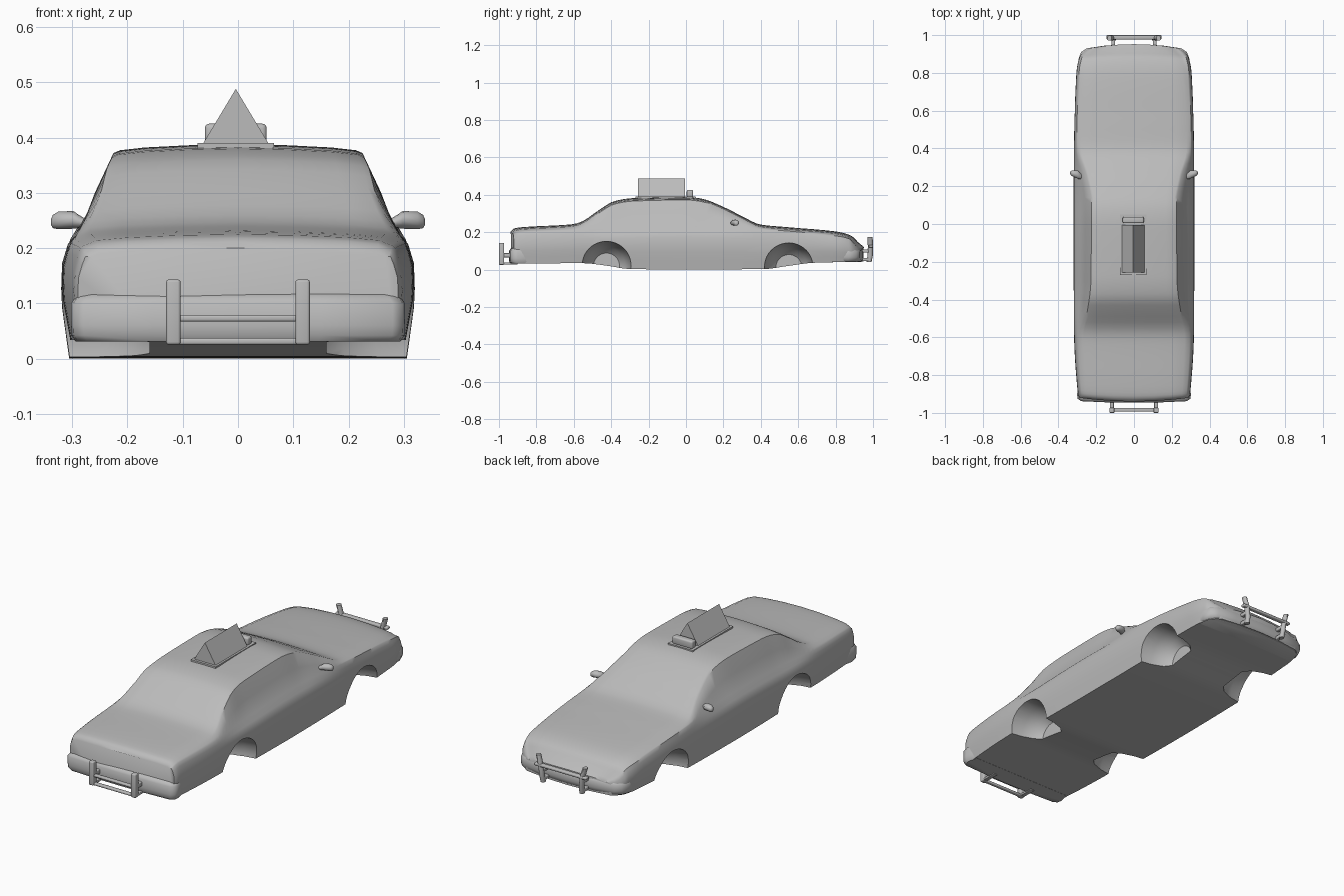
import bpy, bmesh, math
from mathutils import Vector

cube = bpy.data.objects.get("Cube")
if cube:
    bpy.data.objects.remove(cube, do_unlink=True)

paint = bpy.data.materials.new("plain grey")
paint.use_nodes = True
GREY = (0.5, 0.5, 0.5, 1)
paint.diffuse_color = GREY
paint.node_tree.nodes["Principled BSDF"].inputs["Base Color"].default_value = GREY


def finish(name, bm, angle=35):
    bmesh.ops.recalc_face_normals(bm, faces=bm.faces)
    mesh = bpy.data.meshes.new(name)
    bm.to_mesh(mesh)
    bm.free()
    mesh.materials.append(paint)
    ob = bpy.data.objects.new(name, mesh)
    bpy.context.collection.objects.link(ob)
    smooth(ob, angle)
    return ob


def smooth(ob, angle=35):
    bpy.ops.object.select_all(action="DESELECT")
    ob.select_set(True)
    bpy.context.view_layer.objects.active = ob
    bpy.ops.object.shade_smooth_by_angle(angle=math.radians(angle))


def loft(name, rings, angle=35):
    """Skin closed rings of equal length and cap both ends."""
    bm = bmesh.new()
    loops = [[bm.verts.new(p) for p in ring] for ring in rings]
    n = len(loops[0])
    for a, b in zip(loops, loops[1:]):
        for i in range(n):
            j = (i + 1) % n
            bm.faces.new((a[i], a[j], b[j], b[i]))
    bm.faces.new(loops[0])
    bm.faces.new(loops[-1])
    return finish(name, bm, angle)


def box(name, lo, hi, bevel=0.0):
    bm = bmesh.new()
    bmesh.ops.create_cube(bm, size=1)
    lo, hi = Vector(lo), Vector(hi)
    for v in bm.verts:
        v.co = (lo + hi) / 2 + v.co * (hi - lo)
    if bevel:
        bmesh.ops.bevel(bm, geom=bm.edges[:], offset=bevel, segments=3,
                        profile=0.5, affect="EDGES")
    return finish(name, bm)


def curve(keys):
    """Monotone smooth curve through (position, value) keys."""
    slopes = [(b[1] - a[1]) / (b[0] - a[0]) for a, b in zip(keys, keys[1:])]
    tang = [slopes[0]]
    for s, t in zip(slopes, slopes[1:]):
        tang.append(2 * s * t / (s + t) if s * t > 0 else 0)
    tang.append(slopes[-1])

    def value(p):
        i = max(k for k in range(len(slopes)) if k == 0 or keys[k][0] <= p)
        (p0, v0), (p1, v1) = keys[i], keys[i + 1]
        h = p1 - p0
        t = (p - p0) / h
        return ((1 + 2 * t) * (1 - t) ** 2 * v0 + t * (1 - t) ** 2 * h * tang[i]
                + t * t * (3 - 2 * t) * v1 + t * t * (t - 1) * h * tang[i + 1])
    return value


# Body outlines along its length
top = curve([(-.92, .2), (-.905, .218), (-.88, .225), (-.6, .243), (-.55, .26),
             (-.47, .315), (-.38, .367), (-.28, .382), (0, .388), (.08, .38),
             (.2, .335), (.3, .285), (.4, .24), (.55, .226), (.8, .203),
             (.87, .182), (.905, .145), (.93, .12)])
width = curve([(-.92, .29), (-.9, .297), (-.55, .318), (0, .32), (.4, .318),
               (.8, .305), (.88, .29), (.91, .27), (.93, .24)])
roof_width = curve([(-.92, .265), (-.6, .28), (-.45, .245), (-.3, .228), (.1, .225),
                    (.25, .25), (.4, .29), (.6, .285), (.8, .27), (.88, .25), (.93, .2)])
belt = curve([(-.92, .185), (-.88, .2), (-.6, .21), (0, .23), (.4, .215),
              (.8, .18), (.87, .165), (.905, .13), (.93, .105)])
bottom = curve([(-.92, .032), (-.55, .034), (-.42, .02), (-.3, .003), (0, 0),
                (.42, .003), (.55, .02), (.68, .036), (.93, .042)])


def section(y):
    w, zt, zb, rw, b = width(y), top(y), belt(y), roof_width(y), bottom(y)
    cabin = min(1, max(0, (zt - .24) / .14))
    bx = w - .014 - .02 * cabin
    h = zb - b
    half = [(w * .5, b), (w * .955, b), (w * .975, b + h * .2), (w * .995, b + h * .4),
            (w, b + h * .55), (w * .995, b + h * .75), (w - .008 - .004 * cabin, b + h * .9),
            (bx, zb), ((bx + rw) / 2 + .003, (zb + zt - .016) / 2),
            (rw, zt - .016), (rw - .012, zt - .011), (rw * .75, zt - .006), (rw * .4, zt - .002)]
    ring = [(0, b)] + half + [(0, zt)] + [(-x, z) for x, z in reversed(half)]
    bow = .022 * (abs(y) / .93) ** 10 * (1 if y > 0 else -1)
    return [(x, y + bow * (1 - (x / w) ** 2), z) for x, z in ring]


stations = [-.92, -.912, -.905, -.895, -.88] + [-.85 + .03 * i for i in range(57)]
stations += [.85, .87, .88, .89, .905, .918, .93]
body = loft("body", [section(y) for y in sorted(stations)], 40)

# Wheel arches: tapering pockets cut into the sides
for y, z in ((-.425, .018), (.55, .01)):
    for side in (-1, 1):
        rings = [[(side * x, y + r * math.cos(a * math.tau / 40),
                   z + r * math.sin(a * math.tau / 40)) for a in range(40)]
                 for x, r in ((.16, .07), (.19, .1), (.25, .122), (.35, .138))]
        cutter = loft("arch_cutter", rings)
        cutter.hide_render = True
        mod = body.modifiers.new("arch", "BOOLEAN")
        mod.operation, mod.solver, mod.object = "DIFFERENCE", "EXACT", cutter
        bpy.context.view_layer.objects.active = body
        bpy.ops.object.modifier_apply(modifier=mod.name)
        bpy.data.objects.remove(cutter, do_unlink=True)
smooth(body, 40)


# Bumpers: a rounded plan outline stacked in height
def bumper(name, plan, levels):
    outline = plan + [(-x, y) for x, y in reversed(plan) if x]
    mid = plan[-1][1]
    rings = []
    for z, inset in levels:
        k = 1 - inset / .3
        rings.append([(x * k, y - math.copysign(inset, mid), z) for x, y in outline])
    loft(name, rings, 50)


bumper("front_bumper", [(.285, .8), (.295, .87), (.28, .91), (.25, .93), (.15, .945), (0, .95)],
       [(.04, .015), (.048, .004), (.065, 0), (.095, 0), (.11, .01), (.122, .03)])
bumper("rear_bumper", [(.29, -.85), (.302, -.9), (.298, -.925), (.28, -.938), (.15, -.944), (0, -.946)],
       [(.031, .008), (.042, .001), (.06, 0), (.1, 0), (.112, .008), (.122, .028)])

# Rear guard: two posts, two cross bars and their mounts
for side, tag in ((-1, "right"), (1, "left")):
    x = side * .117
    box("rear_guard_post_" + tag, (x - .013, -1, .025), (x + .013, -.972, .143), .005)
    box("rear_guard_mount_" + tag, (x - .011, -.98, .065), (x + .011, -.92, .088), .004)
    box("rear_guard_foot_" + tag, (x - .011, -.98, .026), (x + .011, -.9, .038), .003)
for z, tag in ((.025, "lower"), (.067, "upper")):
    box("rear_guard_bar_" + tag, (-.115, -.993, z), (.115, -.974, z + .012), .004)

# Front guard: splayed posts, one cross bar and mounts
for side, tag in ((-1, "right"), (1, "left")):
    rings = []
    for x, y, z in ((.108, .978, .04), (.11, .985, .075), (.116, .986, .125), (.13, .984, .173)):
        rings.append([(side * x + .012 * math.cos(a * math.tau / 12),
                       y + .014 * math.sin(a * math.tau / 12), z) for a in range(12)])
    loft("front_guard_post_" + tag, rings)
    x = side * .11
    for z in (.045, .09):
        box("front_guard_mount_" + tag, (x - .01, .92, z), (x + .01, .985, z + .018), .004)
box("front_guard_bar", (-.145, .977, .118), (.145, 1, .132), .005)

# Side mirrors: housings tapering toward the tip
for side, tag in ((-1, "right"), (1, "left")):
    rings = []
    for x, y, z, ry, rz in ((.27, .25, .243, .01, .006), (.288, .255, .248, .018, .012),
                            (.298, .262, .251, .022, .016), (.325, .268, .25, .016, .016),
                            (.335, .27, .248, .011, .012), (.338, .27, .247, .005, .006)):
        rings.append([(side * x, y + ry * math.cos(a * math.tau / 12),
                       z + rz * math.sin(a * math.tau / 12)) for a in range(12)])
    loft("mirror_" + tag, rings, 50)

# Roof sign: base plate, triangular prism and a small lamp
box("sign_base", (-.073, -.27, .376), (.065, .05, .39))
loft("sign_prism", [[(-.064, y, .388), (.056, y, .388), (-.004, y, .488)]
                    for y in (-.257, -.005)])
box("roof_lamp", (-.06, .004, .386), (.052, .038, .425), .008)
